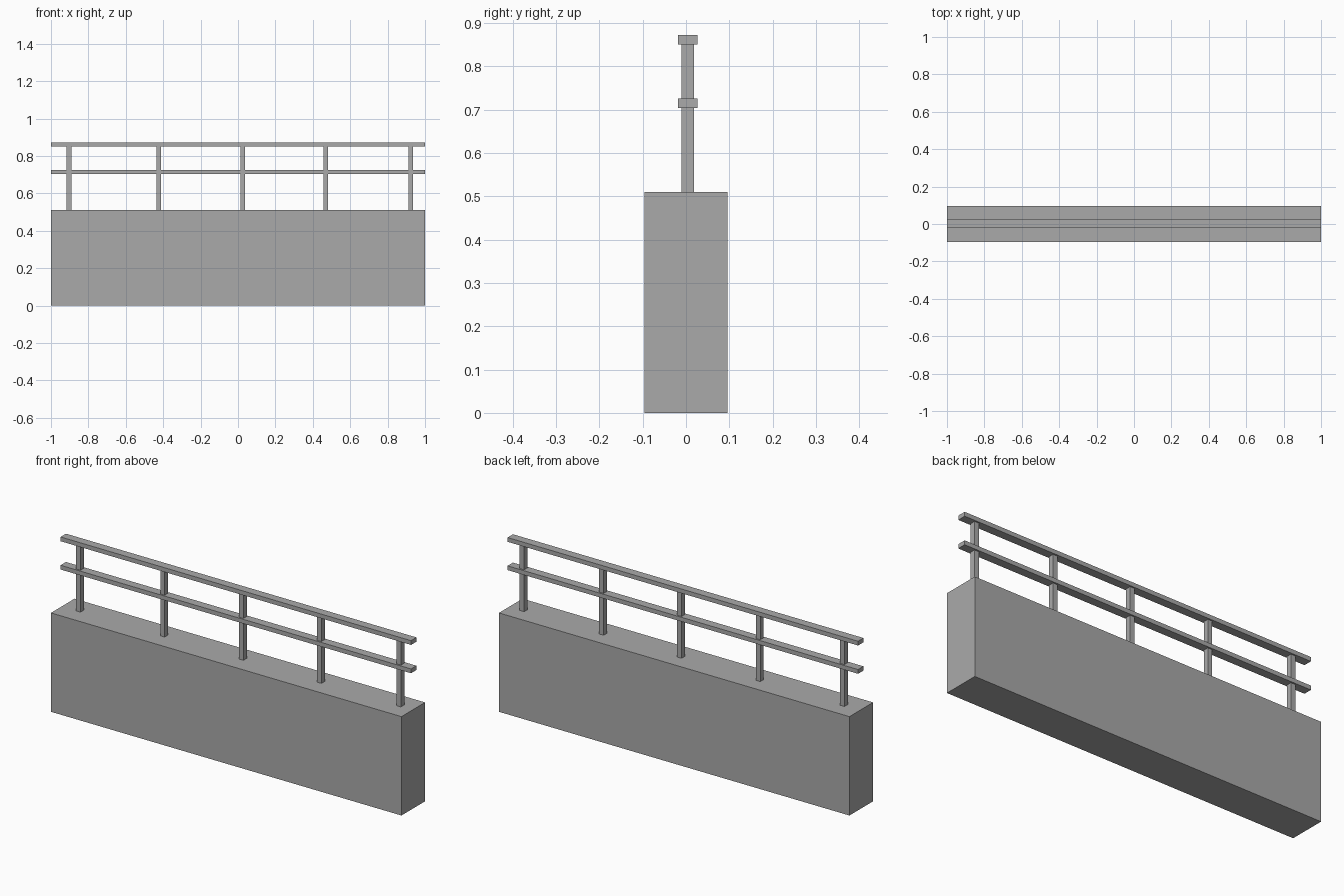
import bpy

cube = bpy.data.objects.get("Cube")
if cube:
    bpy.data.objects.remove(cube, do_unlink=True)

# Single flat grey
grey = bpy.data.materials.new("concrete_grey")
grey.use_nodes = True
colour = (0.4, 0.4, 0.4, 1)
grey.diffuse_color = colour
grey.node_tree.nodes["Principled BSDF"].inputs["Base Color"].default_value = colour


def box(name, low, high):
    """Add a box spanning two opposite corners."""
    centre = [(a + b) / 2 for a, b in zip(low, high)]
    bpy.ops.mesh.primitive_cube_add(size=1, location=centre)
    obj = bpy.context.object
    obj.name = name
    obj.scale = [b - a for a, b in zip(low, high)]
    bpy.ops.object.transform_apply(location=False, rotation=False, scale=True)
    obj.data.materials.append(grey)
    return obj


WALL_TOP = 0.51
RAIL_HEIGHT = 0.022
TOP_RAIL = 0.85
MIDDLE_RAIL = 0.704

# Solid wall
box("wall", (-1, -0.096, 0), (1, 0.096, WALL_TOP))

# Horizontal rails
for name, z in (("top_rail", TOP_RAIL), ("middle_rail", MIDDLE_RAIL)):
    box(name, (-1, -0.018, z), (1, 0.026, z + RAIL_HEIGHT))

# Posts between the wall and the top rail
for i, x in enumerate((-0.904, -0.424, 0.025, 0.47, 0.924)):
    box(f"post_{i + 1}", (x - 0.0125, -0.01, WALL_TOP), (x + 0.0125, 0.018, TOP_RAIL))
